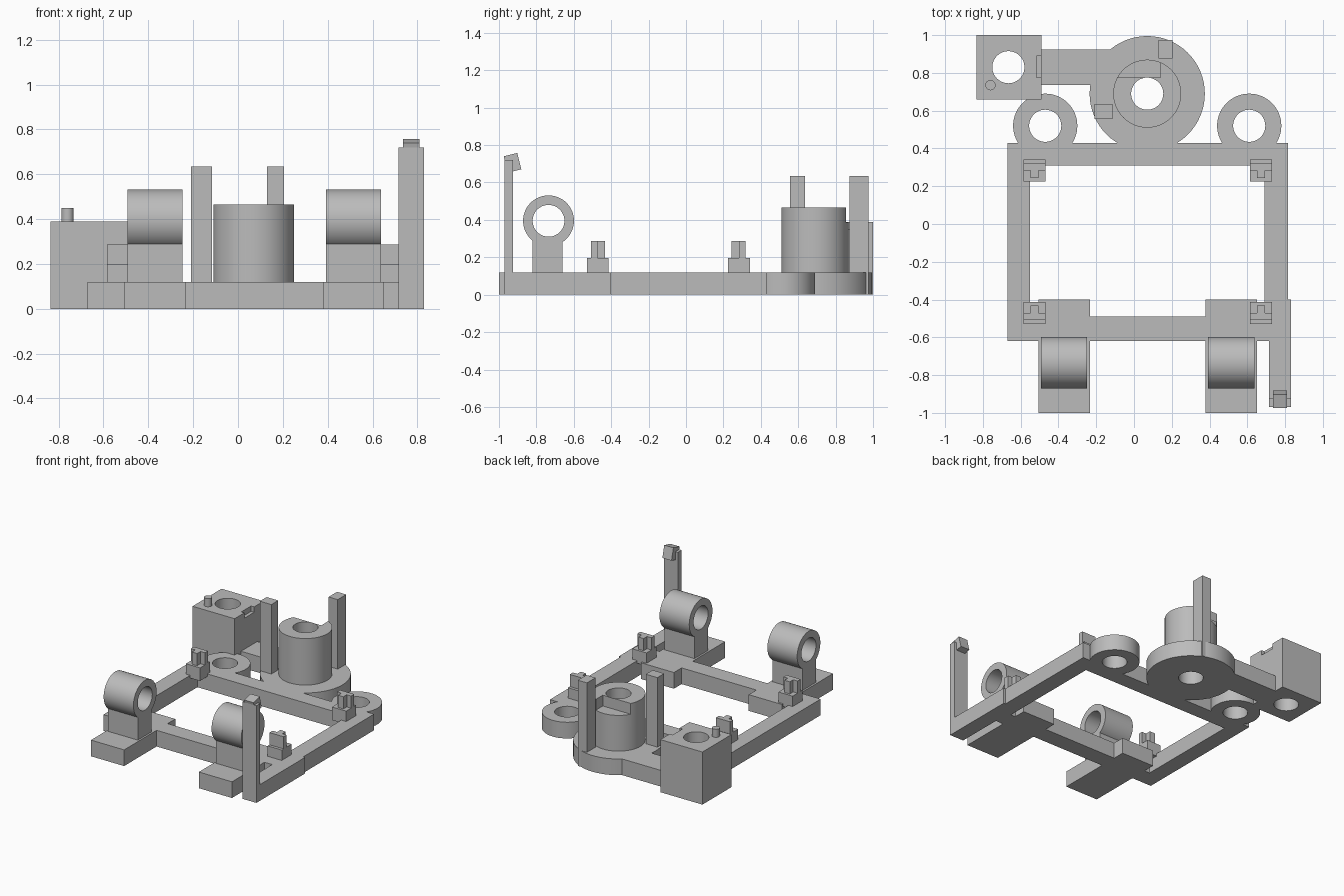
import bpy
import math
from mathutils import Matrix

default = bpy.data.objects.get("Cube")
if default:
    bpy.data.objects.remove(default, do_unlink=True)

# Single matte grey material
grey = bpy.data.materials.new("plain grey")
grey.use_nodes = True
grey.diffuse_color = (0.5, 0.5, 0.5, 1)
grey.node_tree.nodes["Principled BSDF"].inputs["Base Color"].default_value = (0.5, 0.5, 0.5, 1)


def finish(name):
    ob = bpy.context.object
    ob.name = name
    ob.data.materials.append(grey)
    return ob


def block(name, x, y, z, tilt=0):
    """Box from (min, max) ranges, optionally tilted about x."""
    mid = [(a + b) / 2 for a, b in (x, y, z)]
    size = [b - a for a, b in (x, y, z)]
    bpy.ops.mesh.primitive_cube_add(size=1)
    ob = finish(name)
    ob.data.transform(Matrix.Translation(mid) @ Matrix.Rotation(tilt, 4, "X")
                      @ Matrix.Diagonal((*size, 1)))
    return ob


def drum(name, centre, radius, depth, along_x=False):
    """Cylinder centred on a point, upright or lying along x."""
    bpy.ops.mesh.primitive_cylinder_add(vertices=64, radius=radius, depth=depth)
    ob = finish(name)
    turn = Matrix.Rotation(math.pi / 2 if along_x else 0, 4, "Y")
    ob.data.transform(Matrix.Translation(centre) @ turn)
    return ob


def smooth(ob):
    bpy.ops.object.select_all(action="DESELECT")
    ob.select_set(True)
    bpy.context.view_layer.objects.active = ob
    bpy.ops.object.shade_smooth_by_angle(angle=math.radians(30))


def cut(ob, *cutters):
    """Subtract the cutters, then discard them."""
    for c in cutters:
        mod = ob.modifiers.new("cut", "BOOLEAN")
        mod.operation, mod.solver, mod.object = "DIFFERENCE", "EXACT", c
    graph = bpy.context.evaluated_depsgraph_get()
    mesh = bpy.data.meshes.new_from_object(ob.evaluated_get(graph))
    ob.modifiers.clear()
    ob.data = mesh
    for c in cutters:
        bpy.data.objects.remove(c, do_unlink=True)
    smooth(ob)
    return ob


BASE = 0.12
FLAT = (0, BASE)
BORE = 0.085


def bore(x, y):
    return drum("bore_cutter", (x, y, 0.4), BORE, 2)


# Rectangular frame
cut(block("frame", (-0.67, 0.815), (-0.62, 0.43), FLAT),
    block("window_cutter", (-0.55, 0.69), (-0.49, 0.31), (-1, 1)))

# Rear mounting eyelets
for side, x in (("right", -0.47), ("left", 0.61)):
    cut(drum(side + "_eyelet", (x, 0.52, BASE / 2), 0.17, BASE), bore(x, 0.52))

# Round platform and hollow tower with a corner cut away at the top
tx, ty = 0.07, 0.69
cut(drum("round_platform", (tx, ty, BASE / 2), 0.305, BASE), bore(tx, ty))
cut(drum("tower", (tx, ty, 0.29), 0.18, 0.35), bore(tx, ty),
    block("notch_cutter", (-0.5, 0.14), (0.775, 1.2), (0.385, 1)))
block("tower_post_front", (-0.21, -0.115), (0.555, 0.635), (0, 0.635))
block("tower_post_rear", (0.13, 0.205), (0.875, 0.975), (0, 0.635))

# Arm and bored corner block with a locating peg
block("rear_arm", (-0.5, -0.1), (0.735, 0.925), FLAT)
cut(block("corner_block", (-0.835, -0.49), (0.66, 1.0), (0, 0.39)),
    bore(-0.665, 0.83),
    block("edge_cutter", (-0.515, -0.4), (0.775, 0.89), (0.35, 1)))
smooth(drum("peg", (-0.76, 0.735, 0.41), 0.027, 0.08))

# Front feet carrying horizontal bushings
for side, x in (("right", -0.37), ("left", 0.515)):
    block(side + "_foot", (x - 0.136, x + 0.136), (-1.0, -0.4), FLAT)
    block(side + "_bushing_stem", (x - 0.122, x + 0.122), (-0.82, -0.66), (0.1, 0.295))
    axis = (x, -0.735, 0.395)
    cut(drum(side + "_bushing", axis, 0.136, 0.244, True),
        drum("bushing_cutter", axis, BORE, 1, True))

# Side rail with hooked latch
block("latch_rail", (0.715, 0.83), (-0.97, -0.4), FLAT)
block("latch_post", (0.715, 0.83), (-0.97, -0.925), (0, 0.72))
block("latch_hook", (0.735, 0.81), (-0.965, -0.89), (0.66, 0.75), math.radians(14))

# Corner clips: a pad with a T-shaped upright
for side, x in (("right", -0.527), ("left", 0.672)):
    for end, y, d in (("front", -0.472, 1), ("rear", 0.283, -1)):
        name = end + "_" + side + "_clip"
        block(name + "_pad", (x - 0.058, x + 0.058), (y - 0.058, y + 0.058), (0.1, 0.197))
        bar = sorted((y - 0.036 * d, y))
        stem = sorted((y, y + 0.04 * d))
        block(name + "_bar", (x - 0.058, x + 0.058), bar, (0.19, 0.287))
        block(name + "_stem", (x - 0.022, x + 0.022), stem, (0.19, 0.287))
